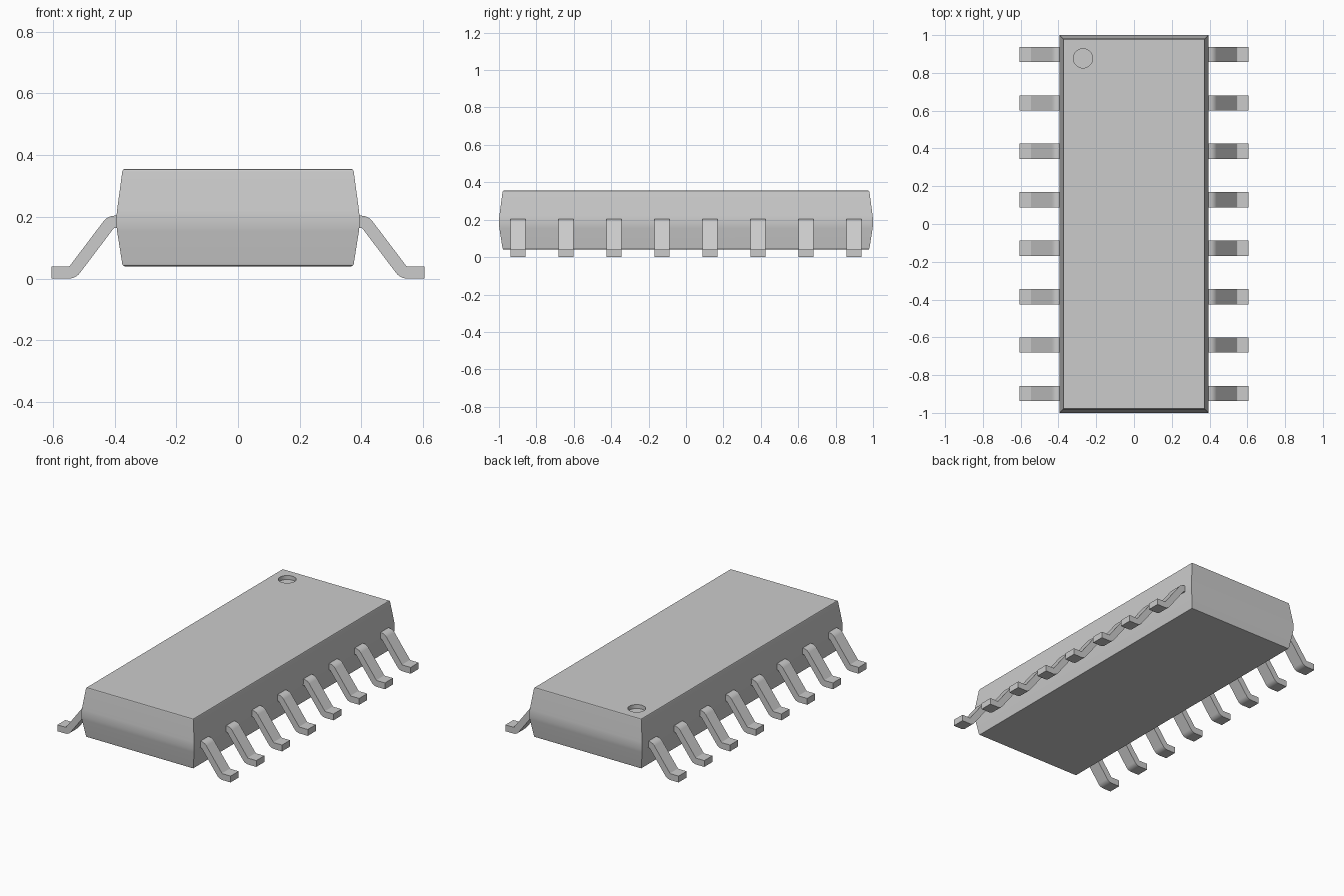
import bpy, bmesh, math
from mathutils import Vector

cube = bpy.data.objects.get("Cube")
if cube:
    bpy.data.objects.remove(cube, do_unlink=True)

GREY = (0.6, 0.6, 0.6, 1.0)
grey = bpy.data.materials.new("plain grey")
grey.use_nodes = True
grey.diffuse_color = GREY
grey.node_tree.nodes["Principled BSDF"].inputs["Base Color"].default_value = GREY


def make_object(name, bm):
    bmesh.ops.recalc_face_normals(bm, faces=bm.faces)
    mesh = bpy.data.meshes.new(name)
    bm.to_mesh(mesh)
    bm.free()
    mesh.materials.append(grey)
    obj = bpy.data.objects.new(name, mesh)
    bpy.context.collection.objects.link(obj)
    return obj


def select_only(obj):
    bpy.ops.object.select_all(action='DESELECT')
    obj.select_set(True)
    bpy.context.view_layer.objects.active = obj


def smooth(obj):
    select_only(obj)
    bpy.ops.object.shade_smooth_by_angle(angle=math.radians(35))
    weighted = obj.modifiers.new("Weighted normals", 'WEIGHTED_NORMAL')
    weighted.keep_sharp = True


# Body: stacked rectangles, widest at the waist, with softened rims
HALF_X, HALF_Y = 0.394, 1.0
sections = [(0.04, 0.026), (0.042, 0.022), (0.048, 0.019),
            (0.155, 0.002), (0.175, 0), (0.2, 0), (0.22, 0.002),
            (0.347, 0.019), (0.353, 0.022), (0.355, 0.026)]
bm = bmesh.new()
rings = []
for z, inset in sections:
    x, y = HALF_X - inset, HALF_Y - inset
    rings.append([bm.verts.new((sx * x, sy * y, z))
                  for sx, sy in ((-1, -1), (1, -1), (1, 1), (-1, 1))])
for low, high in zip(rings, rings[1:]):
    for i in range(4):
        j = (i + 1) % 4
        bm.faces.new((low[i], low[j], high[j], high[i]))
bm.faces.new(rings[0])
bm.faces.new(rings[-1])
body = make_object("body", bm)

# Round corner dimple, cut into the top
bm = bmesh.new()
bmesh.ops.create_cone(bm, cap_ends=True, segments=40, radius1=0.051,
                      radius2=0.051, depth=0.05)
bmesh.ops.translate(bm, verts=bm.verts, vec=(-0.27, 0.877, 0.355))
cutter = make_object("dimple_cutter", bm)
cutter.hide_render = True
cut = body.modifiers.new("Dimple", 'BOOLEAN')
cut.operation = 'DIFFERENCE'
cut.solver = 'EXACT'
cut.object = cutter
select_only(body)
bpy.ops.object.modifier_apply(modifier=cut.name)
bpy.data.objects.remove(cutter, do_unlink=True)
smooth(body)


# Leg: a strip of even thickness with two rounded bends
def leg_profile(radius=0.026, thick=0.04, steps=6):
    path = [Vector(p) for p in ((0.36, 0.184), (0.412, 0.184),
                                (0.536, 0.02), (0.605, 0.02))]
    left, right = [], []

    def station(point, angle):
        side = Vector((-math.sin(angle), math.cos(angle))) * thick / 2
        left.append(point + side)
        right.append(point - side)

    station(path[0], 0)
    for a, b, c in zip(path, path[1:], path[2:]):
        d1, d2 = (b - a).normalized(), (c - b).normalized()
        t1, t2 = math.atan2(d1.y, d1.x), math.atan2(d2.y, d2.x)
        turn = 1 if t2 > t1 else -1
        start = b - d1 * radius * math.tan(abs(t2 - t1) / 2)
        centre = start + Vector((-d1.y, d1.x)) * radius * turn
        for i in range(steps + 1):
            t = t1 + (t2 - t1) * i / steps
            out = Vector((math.sin(t), -math.cos(t))) * radius * turn
            station(centre + out, t)
    station(path[-1], 0)
    return left, right


def make_leg(name, side, y, width=0.08):
    left, right = leg_profile()
    bm = bmesh.new()
    stations = []
    for a, b in zip(left, right):
        stations.append([bm.verts.new((side * p.x, y + s * width / 2, p.y))
                         for p, s in ((a, -1), (a, 1), (b, 1), (b, -1))])
    for one, two in zip(stations, stations[1:]):
        for i in range(4):
            j = (i + 1) % 4
            bm.faces.new((one[i], one[j], two[j], two[i]))
    bm.faces.new(stations[0])
    bm.faces.new(stations[-1])
    smooth(make_object(name, bm))


# Eight legs along each long side
COUNT, PITCH = 8, 0.2566
for side, label in ((1, "left"), (-1, "right")):
    for i in range(COUNT):
        make_leg(f"{label}_leg_{i + 1}", side, (i - (COUNT - 1) / 2) * PITCH)
